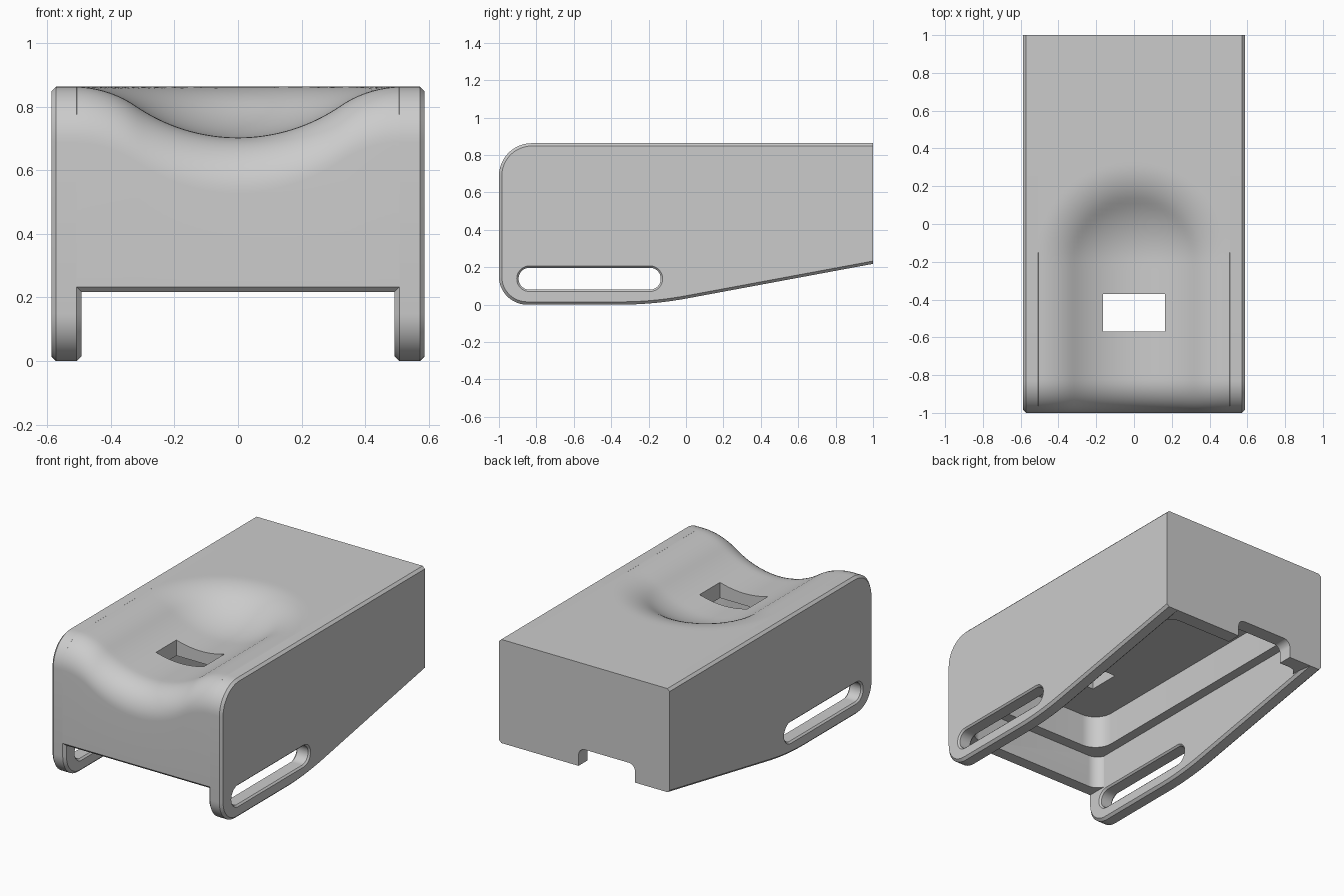
import bpy, math
from math import sin, cos, pi

cube = bpy.data.objects.get("Cube")
if cube:
    bpy.data.objects.remove(cube)

grey = bpy.data.materials.new("light_grey")
grey.use_nodes = True
colour = (0.6, 0.6, 0.6, 1)
grey.diffuse_color = colour
grey.node_tree.nodes["Principled BSDF"].inputs["Base Color"].default_value = colour

HEIGHT, FILLET, CHAMFER = 0.863, 0.175, 0.015
INNER, OUTER, LAP = 0.492, 0.587, 0.507
FLOOR = 0.218


def loft(name, rings):
    """Join equal closed rings of points into a capped solid."""
    n = len(rings[0])
    verts = [p for ring in rings for p in ring]
    faces = [tuple(range(n)), tuple(range(len(verts) - n, len(verts)))[::-1]]
    for k in range(len(rings) - 1):
        for i in range(n):
            a, b = k * n + i, k * n + (i + 1) % n
            faces.append((a, a + n, b + n, b))
    mesh = bpy.data.meshes.new(name)
    mesh.from_pydata(verts, [], faces)
    obj = bpy.data.objects.new(name, mesh)
    bpy.context.collection.objects.link(obj)
    mesh.materials.append(grey)
    select(obj)
    bpy.ops.object.mode_set(mode='EDIT')
    bpy.ops.mesh.select_all(action='SELECT')
    bpy.ops.mesh.normals_make_consistent(inside=False)
    bpy.ops.object.mode_set(mode='OBJECT')
    return obj


def select(obj):
    bpy.ops.object.select_all(action='DESELECT')
    obj.select_set(True)
    bpy.context.view_layer.objects.active = obj


def arc(cx, cy, r, start, end, steps=12):
    return [(cx + r * cos(start + (end - start) * i / steps),
             cy + r * sin(start + (end - start) * i / steps)) for i in range(steps + 1)]


def rounded_rect(x0, x1, y0, y1, r):
    corners = [(x1 - r, y1 - r), (x0 + r, y1 - r), (x0 + r, y0 + r), (x1 - r, y0 + r)]
    return [p for k, (cx, cy) in enumerate(corners)
            for p in arc(cx, cy, r, k * pi / 2, (k + 1) * pi / 2)]


def offset(points, d):
    """Move a counter-clockwise outline inwards, keeping the flat back in place."""
    out = []
    for i, (y, z) in enumerate(points):
        (ay, az), (by, bz) = points[i - 1], points[(i + 1) % len(points)]
        if y > 0.999:
            out.append((y, z + (d if z < 0.5 else -d)))
            continue
        ty, tz = by - ay, bz - az
        length = math.hypot(ty, tz)
        out.append((y - tz / length * d, z + ty / length * d))
    return out


def cut(obj, cutters):
    for cutter in cutters:
        cutter.hide_render = True
        mod = obj.modifiers.new("cut", 'BOOLEAN')
        mod.operation, mod.solver, mod.object = 'DIFFERENCE', 'EXACT', cutter
        select(obj)
        bpy.ops.object.modifier_apply(modifier=mod.name)
        bpy.data.objects.remove(cutter)


def smooth(obj):
    select(obj)
    bpy.ops.object.shade_smooth_by_angle(angle=math.radians(30))


def prism(name, outline, z0, z1):
    return loft(name, [[(x, y, z) for x, y in outline] for z in (z0, z1)])


def dish(x, y):
    """Depth of the rounded hollow: a concave arc blended into a convex one."""
    r = math.hypot(x, max(0, y + 0.2))
    concave, edge, deep = 0.57, 0.517, 0.16
    angle = 2 * math.atan(deep / edge)
    convex = edge / sin(angle) - concave
    if r >= edge:
        return 0
    if r < concave * sin(angle):
        return deep - concave + math.sqrt(concave ** 2 - r ** 2)
    return convex - math.sqrt(convex ** 2 - (edge - r) ** 2)


# Side plates with chamfered rims and long strap slots
front_top = arc(-1 + FILLET, HEIGHT - FILLET, FILLET, pi / 2, pi)
front_low = arc(-0.85, 0.15, 0.15, pi, 1.5 * pi)
hull = [(-0.35 + 0.036 * i, 0.00034 * i * i) for i in range(11)]
outline = [(1, HEIGHT)] + front_top + front_low + hull + [(1, FLOOR)]
slot = rounded_rect(-0.895, -0.135, 0.08, 0.197, 0.058)

for side, label in ((1, "left"), (-1, "right")):
    rims = [(INNER, CHAMFER), (LAP, 0), (OUTER - CHAMFER, 0), (OUTER, CHAMFER)]
    plate = loft(label + "_side_plate",
                 [[(side * x, y, z) for y, z in offset(outline, d)] for x, d in rims])
    flare = [(INNER - 0.01, -0.02), (INNER + 0.01, 0), (OUTER - 0.01, 0), (OUTER + 0.01, -0.02)]
    cutter = loft("slot_cutter",
                  [[(side * x, y, z) for y, z in offset(slot, d)] for x, d in flare])
    cut(plate, [cutter])
    smooth(plate)

# Central shell with the hollowed top
STEPS = 48
top = [(1 - 0.66 * i / 4, HEIGHT) for i in range(4)]
top += [(0.34 - (1.34 - FILLET) * i / 40, HEIGHT) for i in range(40)]
rings = []
for k in range(STEPS + 1):
    x = LAP * (2 * k / STEPS - 1)
    ring = [(x, y, z - dish(x, y)) for y, z in top + front_top]
    ring += [(x, -1, FLOOR + CHAMFER), (x, -1 + CHAMFER, FLOOR), (x, 1, FLOOR)]
    rings.append(ring)
shell = loft("central_shell", rings)

# Stepped cavity, top window and rear cable notch
notch = rounded_rect(-0.35, 0.04, 0.1, 0.33, 0.045)
cut(shell, [
    prism("lower_cavity_cutter", rounded_rect(-0.497, 0.497, -0.91, 0.91, 0.08), 0.1, 0.425),
    prism("upper_cavity_cutter", rounded_rect(-0.43, 0.43, -0.84, 0.9, 0.12), 0.3, 0.63),
    prism("window_cutter", [(-0.165, -0.57), (0.165, -0.57), (0.165, -0.37), (-0.165, -0.37)], 0.5, 1),
    loft("notch_cutter", [[(x, y, z) for x, z in notch] for y in (0.8, 1.1)]),
])
smooth(shell)
